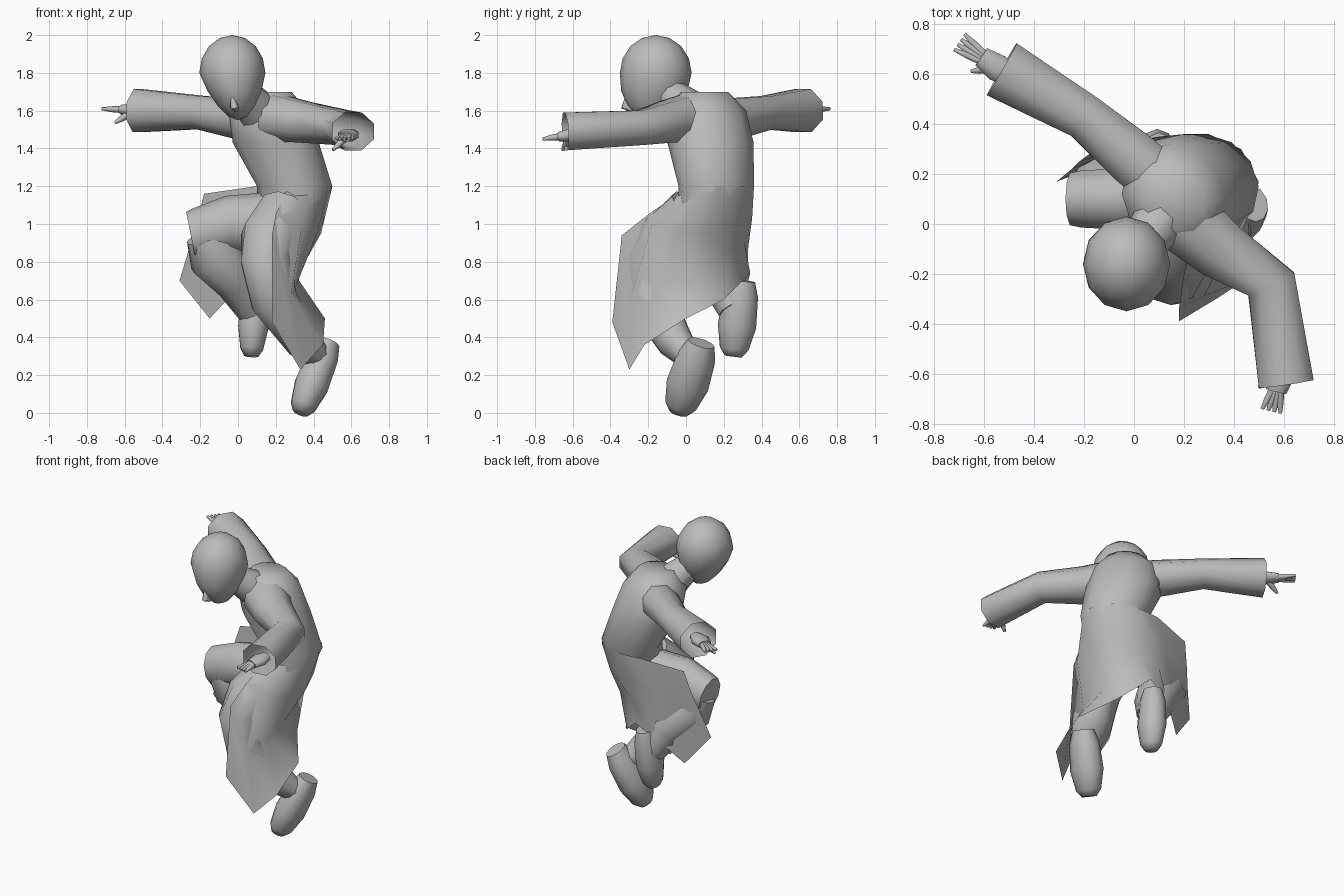
import bpy
import bmesh
import math
from mathutils import Vector

cube = bpy.data.objects.get("Cube")
if cube:
    bpy.data.objects.remove(cube, do_unlink=True)

grey = bpy.data.materials.new("plain grey")
grey.use_nodes = True
grey.diffuse_color = (.5, .5, .5, 1)
shader = grey.node_tree.nodes["Principled BSDF"]
shader.inputs["Base Color"].default_value = grey.diffuse_color

UP = Vector((0, 0, 1))
BACK = Vector((0, 1, 0))
BACK_DIAGONAL = Vector((1, 1, 0)).normalized()


def finish(name, bm):
    """Turn a bmesh into a smooth-shaded object."""
    bmesh.ops.recalc_face_normals(bm, faces=bm.faces)
    mesh = bpy.data.meshes.new(name)
    bm.to_mesh(mesh)
    bm.free()
    mesh.materials.append(grey)
    obj = bpy.data.objects.new(name, mesh)
    bpy.context.collection.objects.link(obj)
    bpy.ops.object.select_all(action="DESELECT")
    obj.select_set(True)
    bpy.context.view_layer.objects.active = obj
    bpy.ops.object.shade_smooth_by_angle(angle=math.radians(60))


def loft(name, centres, radii, ref, axis=None, flat=1, sides=10, open_end=False):
    """Skin elliptical rings along a path; flat squashes them along ref."""
    bm = bmesh.new()
    centres = [Vector(c) for c in centres]
    rings = []
    for i, (centre, radius) in enumerate(zip(centres, radii)):
        before = centres[max(i - 1, 0)]
        after = centres[min(i + 1, len(centres) - 1)]
        along = axis or (after - before).normalized()
        across = ref.cross(along).normalized()
        depth = along.cross(across) * flat
        ring = []
        for k in range(sides):
            turn = math.tau * (k + .5) / sides
            offset = across * math.cos(turn) + depth * math.sin(turn)
            ring.append(bm.verts.new(centre + offset * radius))
        rings.append(ring)
    for low, high in zip(rings, rings[1:]):
        for k in range(sides):
            n = (k + 1) % sides
            bm.faces.new((low[k], low[n], high[n], high[k]))
    bm.faces.new(rings[0][::-1])
    if not open_end:
        bm.faces.new(rings[-1])
    finish(name, bm)


def sheet(name, columns):
    """Open cloth surface through columns of points."""
    bm = bmesh.new()
    grid = [[bm.verts.new(point) for point in column] for column in columns]
    for left, right in zip(grid, grid[1:]):
        for j in range(len(left) - 1):
            bm.faces.new((left[j], left[j + 1], right[j + 1], right[j]))
    finish(name, bm)


def egg_head(name, centre):
    """Round skull whose lower half narrows to a chin."""
    bm = bmesh.new()
    bmesh.ops.create_uvsphere(bm, u_segments=12, v_segments=8, radius=1)
    for vert in bm.verts:
        drop = max(-vert.co.z, 0)
        vert.co.x = vert.co.x * .175 * (1 - drop * .3) + drop * .03
        vert.co.y = vert.co.y * .19 - drop * .02
        vert.co.z *= .25 if drop else .2
        vert.co += Vector(centre)
    finish(name, bm)


def hand(side, wrist, tip, thumb_sign):
    """Flat palm with a fan of thin fingers and a lowered thumb."""
    wrist, tip = Vector(wrist), Vector(tip)
    across = (tip - wrist).cross(UP).normalized()
    knuckle = wrist.lerp(tip, .6)
    palm_path = [wrist, wrist.lerp(knuckle, .5), knuckle]
    loft(f"{side}_palm", palm_path, (.04, .06, .045), UP, flat=.6, sides=8)
    ends = {f"finger_{i}": tip + across * (i - 2.5) * .025 for i in range(1, 5)}
    ends["thumb"] = knuckle + across * thumb_sign * .07 - UP * .07
    for part, end in ends.items():
        root = palm_path[1].lerp(end, .2)
        loft(f"{side}_{part}", [root, root.lerp(end, .6), end],
             (.02, .016, .008), UP, sides=6)


def shoe(name, heel, toe, width):
    """Rounded slipper stretched from heel to toe."""
    heel, toe = Vector(heel), Vector(toe)
    loft(name, [heel.lerp(toe, t) for t in (0, .2, .6, .9, 1)],
         [width * s for s in (.65, .9, 1, .75, .45)], BACK, flat=1.2)


# Head, nose and neck
egg_head("head", (-.03, -.16, 1.8))
loft("nose", [(-.03, -.31, 1.68), (-.02, -.32, 1.62), (-.01, -.28, 1.6)],
     (.01, .025, .01), BACK, sides=6)
loft("neck", [(.12, .04, 1.58), (.01, -.12, 1.72)], (.12, .075), BACK)

# Leaning torso, twisted towards the diagonal
loft("torso",
     [(.24, .05, .85), (.26, .1, .95), (.3, .16, 1.2), (.2, .13, 1.43),
      (.16, .11, 1.6), (.16, .1, 1.7)],
     (.1, .16, .21, .24, .22, .13), BACK_DIAGONAL, axis=UP, flat=.9, sides=12)

# Wide open sleeves
loft("left_sleeve",
     [(.2, .02, 1.56), (.34, -.1, 1.54), (.55, -.24, 1.51), (.61, -.64, 1.49)],
     (.15, .13, .11, .12), UP, flat=.9, sides=8, open_end=True)
loft("right_sleeve",
     [(.13, .15, 1.55), (0, .26, 1.56), (-.2, .43, 1.59), (-.53, .62, 1.6)],
     (.12, .12, .1, .13), UP, flat=.95, sides=8, open_end=True)

# Hands
hand("left", (.6, -.55, 1.48), (.55, -.75, 1.45), 1)
hand("right", (-.48, .58, 1.6), (-.7, .73, 1.61), -1)

# Left leg, bent forward then trailing down
loft("left_trouser",
     [(.25, .04, 1.06), (.17, -.1, .92), (.15, -.19, .8), (.19, -.19, .6),
      (.34, -.06, .38), (.42, .01, .3)],
     (.15, .16, .14, .13, .1, .07), BACK)
shoe("left_shoe", (.48, .08, .37), (.33, -.04, 0), .095)

# Right leg, knee raised sideways and shin folded back
loft("right_thigh", [(.2, .14, 1), (-.05, .1, 1), (-.2, .1, .95), (-.25, .1, .94)],
     (.15, .13, .12, .11), UP, flat=1.15)
loft("right_shin", [(-.16, .1, .94), (-.12, .13, .83), (0, .2, .7), (.08, .26, .54)],
     (.12, .15, .13, .09), BACK)
shoe("right_shoe", (.1, .3, .7), (.07, .25, .3), .085)

# Robe skirt from front left edge, round the back, to right edge
sheet("robe_skirt", [
    [(.25, -.03, 1.17), (.2, -.2, 1.05), (.18, -.34, .94), (.18, -.39, .48)],
    [(.38, 0, 1.18), (.34, -.18, 1), (.28, -.29, .62), (.33, -.3, .23)],
    [(.48, .08, 1.2), (.42, -.05, .95), (.31, -.12, .68), (.45, -.22, .36)],
    [(.5, .17, 1.2), (.44, .1, .95), (.31, .06, .72), (.46, 0, .5)],
    [(.43, .3, 1.2), (.4, .25, 1), (.34, .23, .86), (.31, .2, .6)],
    [(.3, .36, 1.2), (.28, .35, 1.03), (.22, .31, .9), (.15, .34, .74)],
    [(.2, .36, 1.2), (.12, .35, 1.03), (.08, .33, .88), (0, .32, .66)],
    [(.1, .35, 1.2), (.04, .34, 1.03), (-.03, .31, .85), (-.15, .23, .5)],
    [(-.18, .28, 1.16), (-.22, .25, 1), (-.25, .22, .9), (-.31, .17, .7)]])
